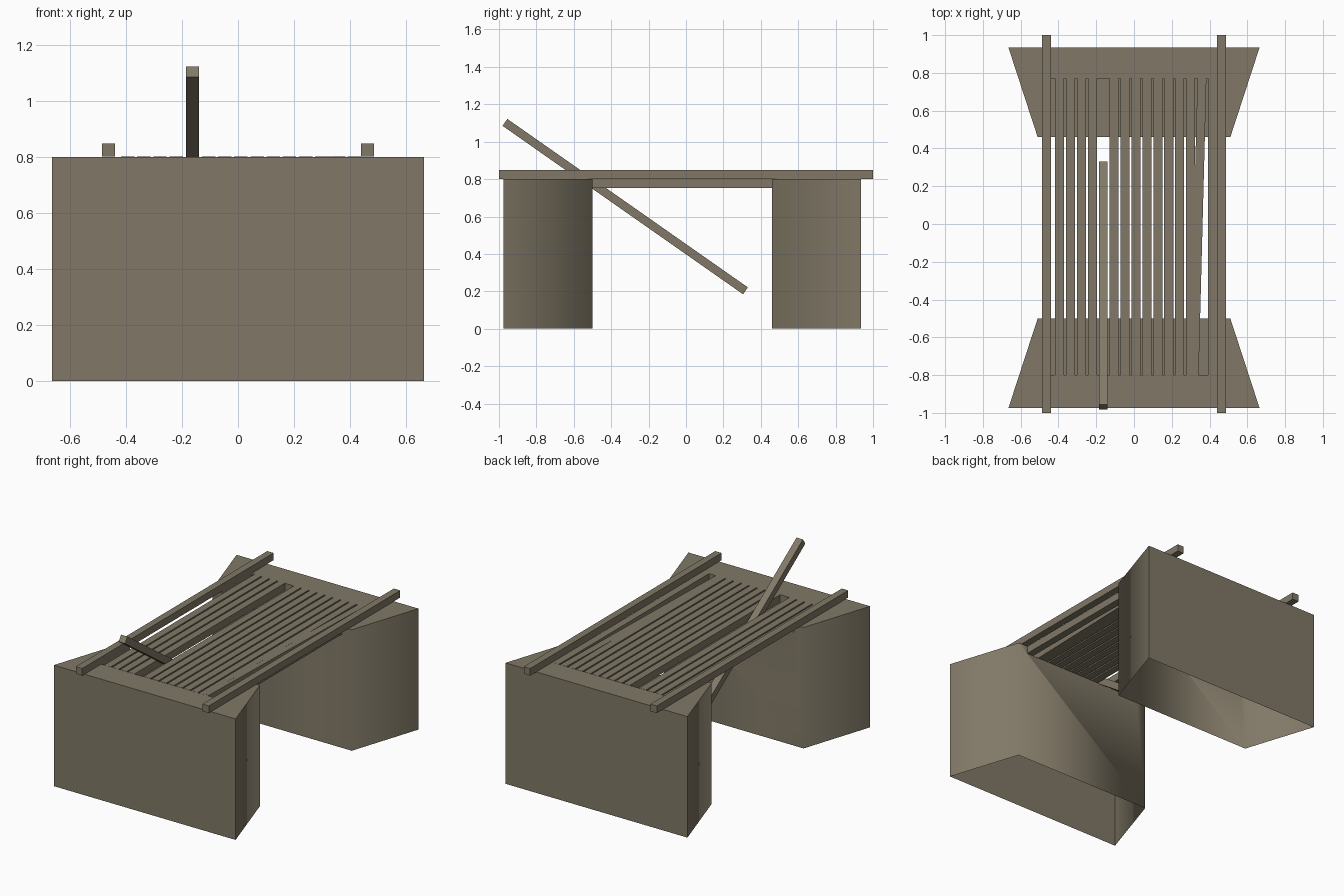
import bpy, bmesh, math, random

if "Cube" in bpy.data.objects:
    bpy.data.objects.remove(bpy.data.objects["Cube"])

random.seed(4)

wood = bpy.data.materials.new("weathered brown")
wood.diffuse_color = (0.22, 0.19, 0.135, 1)
wood.use_nodes = True
wood.node_tree.nodes["Principled BSDF"].inputs["Base Color"].default_value = wood.diffuse_color


def add_object(name, bm):
    bmesh.ops.recalc_face_normals(bm, faces=bm.faces)
    mesh = bpy.data.meshes.new(name)
    bm.to_mesh(mesh)
    bm.free()
    mesh.materials.append(wood)
    ob = bpy.data.objects.new(name, mesh)
    bpy.context.collection.objects.link(ob)
    return ob


def beam(name, centre, size, rot=(0, 0, 0)):
    bm = bmesh.new()
    bmesh.ops.create_cube(bm, size=1)
    bmesh.ops.scale(bm, verts=bm.verts, vec=size)
    ob = add_object(name, bm)
    ob.location = centre
    ob.rotation_euler = rot
    return ob


def abutment(name, y_out, y_in, y_notch):
    """Tapered block, open underneath, with a shallow plank recess in the top."""
    bm = bmesh.new()
    top, low, wide, narrow, notch = 0.8, 0.75, 0.665, 0.51, 0.44

    def pair(x, y, z):
        return bm.verts.new((-x, y, z)), bm.verts.new((x, y, z))

    ol, orr = pair(wide, y_out, top)
    il, ir = pair(narrow, y_in, top)
    ol0, or0 = pair(wide, y_out, 0)
    il0, ir0 = pair(narrow, y_in, 0)
    nl, nr = pair(notch, y_in, top)
    bl, br = pair(notch, y_notch, top)
    nl2, nr2 = pair(notch, y_in, low)
    bl2, br2 = pair(notch, y_notch, low)
    for face in ((ol, orr, or0, ol0), (orr, ir, ir0, or0), (il, ol, ol0, il0),
                 (il, nl, nl2, nr2, nr, ir, ir0, il0),      # inner wall
                 (ol, orr, ir, nr, br, bl, nl, il),         # top around recess
                 (nl2, nr2, br2, bl2), (bl, br, br2, bl2),  # recess
                 (nl, bl, bl2, nl2), (nr, br, br2, nr2)):
        bm.faces.new(face)
    ob = add_object(name, bm)
    bpy.ops.object.select_all(action='DESELECT')
    ob.select_set(True)
    bpy.context.view_layer.objects.active = ob
    bpy.ops.object.shade_smooth_by_angle(angle=math.radians(75))


# End supports
abutment("front_abutment", -0.975, -0.5, -0.8)
abutment("back_abutment", 0.935, 0.46, 0.77)

# Side rails
for side, x in (("left", -0.463), ("right", 0.463)):
    beam(side + "_rail", (x, 0, 0.824), (0.047, 2.0, 0.047))

# Deck planks: one missing slot, one crooked
for i in range(15):
    x = -0.163 + (i - 4) * 0.0578
    lift = random.uniform(0, 0.002)
    if i == 4:
        # Loose plank fallen through the gap
        beam("fallen_plank", (x, -0.325, 0.653), (0.047, 1.57, 0.045),
             (math.radians(-35), 0, 0))
    elif i == 13:
        beam("crooked_plank", (x - 0.018, -0.015, 0.776), (0.047, 1.57, 0.049),
             (0, 0, math.radians(-1.5)))
    else:
        beam("deck_plank", (x, -0.015, 0.776 + lift / 2), (0.048, 1.57, 0.049))
